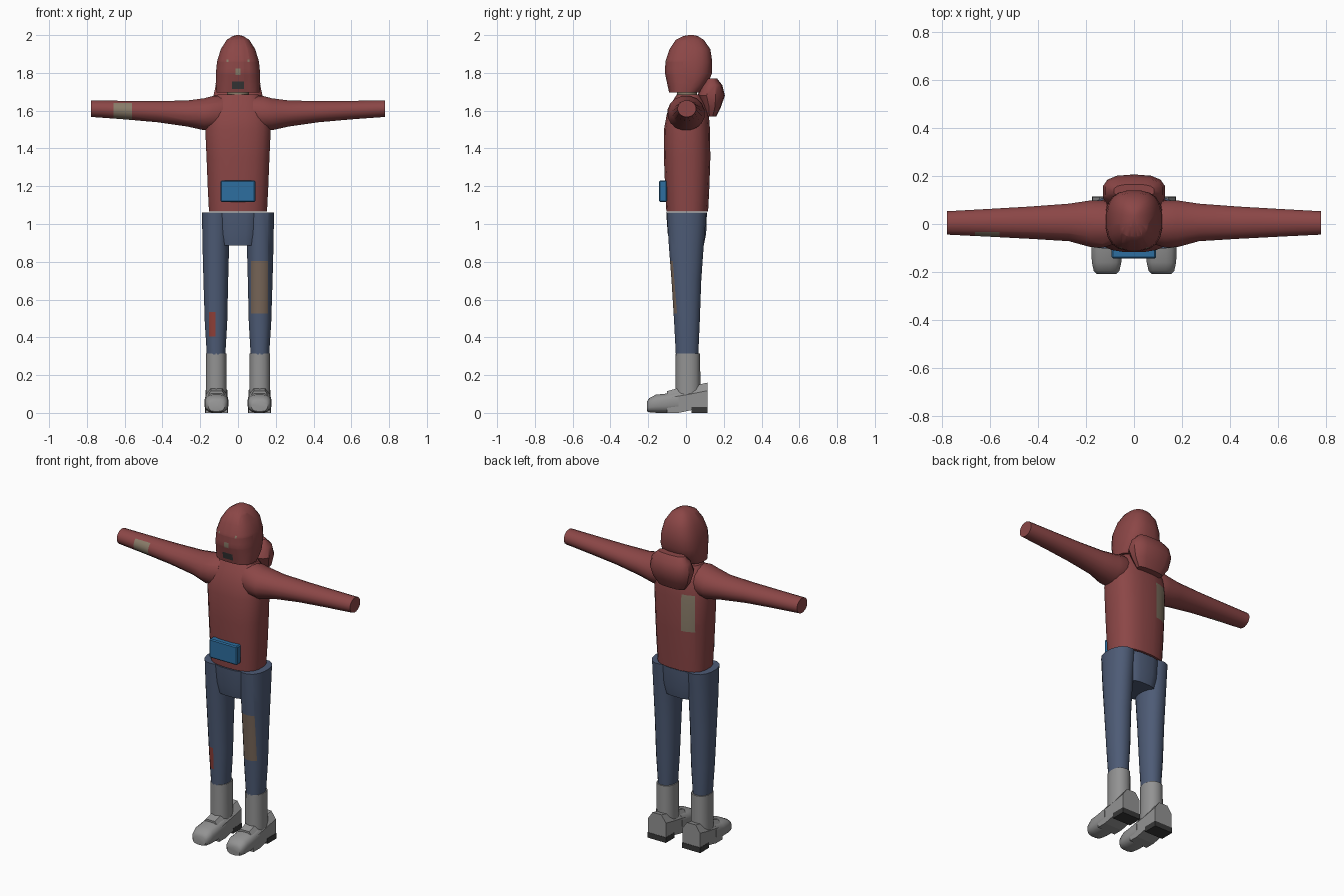
import bpy, bmesh, math
from mathutils import Vector

if "Cube" in bpy.data.objects:
    bpy.data.objects.remove(bpy.data.objects["Cube"])


def material(name, r, g, b):
    m = bpy.data.materials.new(name)
    m.diffuse_color = (r, g, b, 1)
    m.use_nodes = True
    m.node_tree.nodes["Principled BSDF"].inputs["Base Color"].default_value = m.diffuse_color
    return m


RED = material("red cloth", .26, .062, .062)
JEANS = material("denim", .075, .105, .18)
BLUE = material("blue pouch", .026, .156, .35)
GREY = material("boot grey", .29, .29, .29)
DARK = material("dark rubber", .04, .04, .04)
TAN = material("tan skin", .25, .20, .14)
BROWN = material("brown patch", .19, .135, .10)
SHIN = material("red patch", .28, .05, .04)


def oval(n=16, p=2.0):
    """Unit rounded profile; higher p is boxier."""
    pts = []
    for i in range(n):
        a = 2 * math.pi * (i + .5) / n
        c, s = math.cos(a), math.sin(a)
        pts.append((math.copysign(abs(c) ** (2 / p), c),
                    math.copysign(abs(s) ** (2 / p), s)))
    return pts


def finish(name, bm, mat, angle):
    bmesh.ops.recalc_face_normals(bm, faces=bm.faces)
    me = bpy.data.meshes.new(name)
    bm.to_mesh(me)
    bm.free()
    me.materials.append(mat)
    ob = bpy.data.objects.new(name, me)
    bpy.context.collection.objects.link(ob)
    bpy.context.view_layer.objects.active = ob
    for o in bpy.context.selected_objects:
        o.select_set(False)
    ob.select_set(True)
    if angle:
        bpy.ops.object.shade_smooth_by_angle(angle=math.radians(angle))
    return ob


def loft(name, axis, profile, sections, mat, angle=35):
    """Sections: (position, min a, max a, min b, max b) across the axis."""
    bm = bmesh.new()
    rings = []
    for t, a0, a1, b0, b1 in sections:
        ring = []
        for u, v in profile:
            a = (a0 + a1) / 2 + u * (a1 - a0) / 2
            b = (b0 + b1) / 2 + v * (b1 - b0) / 2
            co = {'x': (t, a, b), 'y': (a, t, b), 'z': (a, b, t)}[axis]
            ring.append(bm.verts.new(co))
        rings.append(ring)
    n = len(profile)
    for r, q in zip(rings, rings[1:]):
        for i in range(n):
            j = (i + 1) % n
            bm.faces.new((r[i], r[j], q[j], q[i]))
    bm.faces.new(rings[0])
    bm.faces.new(rings[-1])
    return finish(name, bm, mat, angle)


def box(name, lo, hi, mat, bevel=0):
    bm = bmesh.new()
    bmesh.ops.create_cube(bm, size=1)
    for v in bm.verts:
        v.co = [(l + h) / 2 + c * (h - l) for l, h, c in zip(lo, hi, v.co)]
    if bevel:
        bmesh.ops.bevel(bm, geom=bm.edges[:], offset=bevel, segments=1, affect='EDGES')
    return finish(name, bm, mat, 0)


def paint(ob, side, x0, x1, z0, z1, mat):
    """Cut a rectangle into the front (side=-1) or back (side=1) and colour it."""
    bm = bmesh.new()
    bm.from_mesh(ob.data)
    for co, no in (((x0, 0, 0), (1, 0, 0)), ((x1, 0, 0), (1, 0, 0)),
                   ((0, 0, z0), (0, 0, 1)), ((0, 0, z1), (0, 0, 1))):
        faces = [f for f in bm.faces if f.normal.y * side > .1]
        geom = faces + list({e for f in faces for e in f.edges}) + list({v for f in faces for v in f.verts})
        bmesh.ops.bisect_plane(bm, geom=geom, plane_co=Vector(co), plane_no=Vector(no), dist=1e-5)
    bm.normal_update()
    ob.data.materials.append(mat)
    for f in bm.faces:
        c = f.calc_center_median()
        if f.normal.y * side > .1 and x0 < c.x < x1 and z0 < c.z < z1:
            f.material_index = len(ob.data.materials) - 1
    bm.to_mesh(ob.data)
    bm.free()


# Torso
torso = loft("torso", 'z', oval(20, 2.6), [
    (1.065, -.155, .155, -.105, .118), (1.2, -.162, .162, -.112, .125),
    (1.35, -.168, .168, -.118, .13), (1.5, -.175, .175, -.118, .128),
    (1.58, -.165, .165, -.103, .122), (1.64, -.14, .14, -.078, .105),
    (1.685, -.11, .11, -.05, .08)], RED)
paint(torso, 1, -.13, -.055, 1.31, 1.53, TAN)

# Front pouch
box("pouch", (-.093, -.143, 1.117), (.092, -.1, 1.23), BLUE, .006)

# Neck
loft("neck", 'z', oval(12), [(1.64, -.06, .06, -.05, .06),
                             (1.73, -.06, .06, -.05, .06)], TAN)

# Hooded head
head = loft("head", 'z', oval(20, 2.7), [
    (1.695, -.115, .115, -.09, .07), (1.74, -.119, .119, -.1, .115),
    (1.8, -.118, .118, -.113, .14), (1.86, -.112, .112, -.11, .14),
    (1.925, -.092, .092, -.088, .13), (1.975, -.06, .06, -.055, .095),
    (1.995, -.028, .028, -.015, .062), (2.0, -.008, .008, .015, .04)], RED, 40)
paint(head, -1, -.033, .033, 1.715, 1.755, DARK)
paint(head, -1, -.014, .014, 1.79, 1.822, TAN)
for s in (-1, 1):
    paint(head, -1, s * .055 - .005, s * .055 + .005, 1.858, 1.872, TAN)

# Hood bundle behind the neck
loft("hood_bundle", 'z', oval(14, 2.7), [
    (1.57, -.085, .085, .105, .16), (1.62, -.118, .118, .09, .185),
    (1.68, -.132, .132, .06, .206), (1.735, -.12, .12, .085, .192),
    (1.77, -.085, .085, .11, .165)], RED)

# Hips
hips = loft("hips", 'z', oval(16, 3.2), [
    (.885, -.098, .098, -.085, .095), (.95, -.112, .112, -.098, .108),
    (1.06, -.122, .122, -.106, .112)], JEANS)

heel_shape = [(-1, -1), (1, -1), (1, .35), (.5, 1), (-.5, 1), (-1, .35)]
for s, side in ((-1, "right"), (1, "left")):
    def mirrored(rows):
        return [(t, s * a, s * b, c, d) for t, a, b, c, d in rows]

    # Arm
    arm = loft(side + "_arm", 'x', oval(16), [
        (s * .08, -.085, .085, 1.5, 1.68), (s * .13, -.1, .1, 1.495, 1.68),
        (s * .18, -.098, .1, 1.495, 1.667), (s * .27, -.073, .086, 1.515, 1.655),
        (s * .43, -.063, .074, 1.538, 1.652), (s * .6, -.054, .064, 1.553, 1.653),
        (s * .777, -.045, .054, 1.566, 1.655)], RED)
    if s < 0:
        paint(arm, -1, -.66, -.56, 1.55, 1.64, TAN)

    # Trouser leg
    leg = loft(side + "_leg", 'z', oval(16, 2.2), mirrored([
        (.31, .066, .166, -.055, .066), (.48, .056, .177, -.064, .074),
        (.7, .051, .184, -.078, .082), (.88, .046, .189, -.092, .095),
        (1.062, .04, .192, -.104, .11)]), JEANS)
    if s > 0:
        paint(leg, -1, .07, .16, .525, .805, BROWN)
    else:
        paint(leg, -1, -.153, -.12, .405, .535, SHIN)

    # Boot shaft
    loft(side + "_boot_shaft", 'z', oval(14, 2.3), mirrored([
        (.1, .059, .172, -.056, .076), (.315, .061, .17, -.055, .075)]), GREY)

    # Boot back and instep
    inner, outer = s * .055, s * .173
    loft(side + "_boot_back", 'y', heel_shape, [
        (-.1, inner, outer, 0, .115), (-.04, inner, outer, 0, .132),
        (.03, inner, outer, .015, .142), (.113, inner, outer, .03, .16)], GREY, 0)

    # Rounded toe
    loft(side + "_boot_toe", 'y', oval(16, 2.8), mirrored([
        (-.207, .072, .156, .008, .06), (-.195, .06, .168, .003, .078),
        (-.16, .052, .176, 0, .097), (-.11, .05, .178, 0, .102),
        (-.04, .052, .176, 0, .12)]), GREY, 40)

    # Heel block
    lo, hi = sorted((s * .054, s * .175))
    box(side + "_heel", (lo, .03, 0), (hi, .115, .032), DARK)
